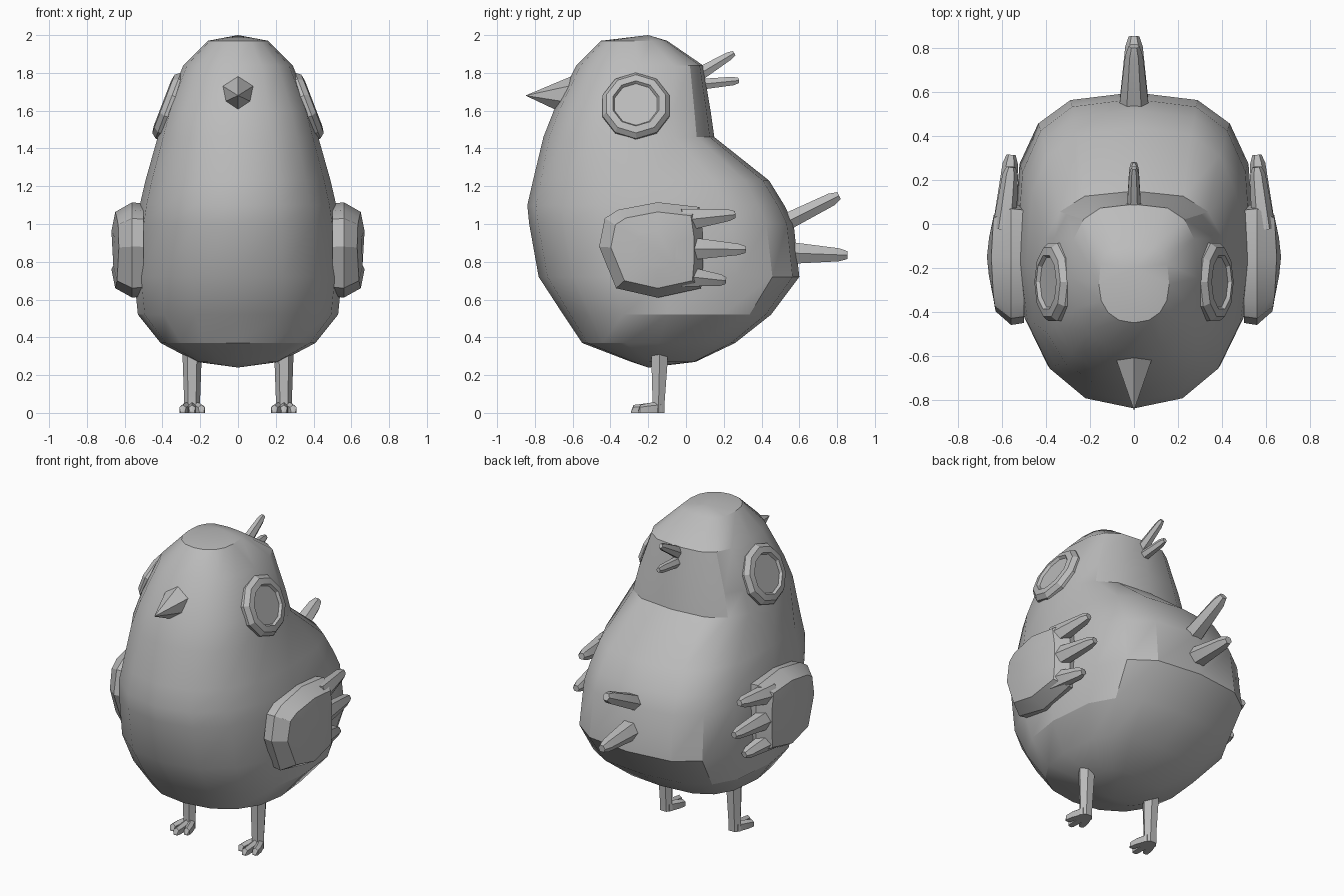
import bpy
import bmesh
from math import sin, cos, pi, radians
from mathutils import Vector

cube = bpy.data.objects.get("Cube")
if cube:
    bpy.data.objects.remove(cube, do_unlink=True)

grey = bpy.data.materials.new("plain grey")
grey.use_nodes = True
colour = (0.5, 0.5, 0.5, 1)
grey.diffuse_color = colour
grey.node_tree.nodes["Principled BSDF"].inputs["Base Color"].default_value = colour


def loft(name, rings, angle=25, side=1):
    """Skin a stack of equal-length rings and close both ends; side=-1 mirrors in x."""
    bm = bmesh.new()
    loops = [[bm.verts.new((side * p[0], p[1], p[2])) for p in ring] for ring in rings]
    n = len(loops[0])
    for a, b in zip(loops, loops[1:]):
        for i in range(n):
            j = (i + 1) % n
            bm.faces.new((a[i], a[j], b[j], b[i]))
    bm.faces.new(loops[0])
    bm.faces.new(loops[-1])
    bmesh.ops.remove_doubles(bm, verts=bm.verts, dist=0.0005)
    bmesh.ops.recalc_face_normals(bm, faces=bm.faces)
    mesh = bpy.data.meshes.new(name)
    bm.to_mesh(mesh)
    bm.free()
    obj = bpy.data.objects.new(name, mesh)
    bpy.context.collection.objects.link(obj)
    mesh.materials.append(grey)
    bpy.ops.object.select_all(action='DESELECT')
    obj.select_set(True)
    bpy.context.view_layer.objects.active = obj
    bpy.ops.object.shade_smooth_by_angle(angle=radians(angle))
    return obj


def tapered(name, start, end, base, tip, sides=6, side=1):
    """Tapered blunt prong; base and tip are half sizes (sideways, upwards)."""
    start, end = Vector(start), Vector(end)
    along = (end - start).normalized()
    across = Vector((1, 0, 0))
    across = (across - along * across.dot(along)).normalized()
    up = across.cross(along)
    rings = []
    for t, size, k in ((0, base, 1), (0.88, tip, 1), (1, tip, 0.6)):
        c = start.lerp(end, t)
        rings.append([c + across * (size[0] * k * cos(2 * pi * i / sides))
                      + up * (size[1] * k * sin(2 * pi * i / sides)) for i in range(sides)])
    return loft(name, rings, 20, side)


def body_ring(z, front, back, half):
    """Egg section, rounder at the front and squarer at the back."""
    centre, depth = (front + back) / 2, (back - front) / 2
    ring = []
    for i in range(16):
        c, s = cos(i * pi / 8), sin(i * pi / 8)
        power = 2 / 3 if s > 0 else 2 / 2.25
        x = half * abs(c) ** power * (1 if c > 0 else -1)
        y = depth * abs(s) ** power * (1 if s > 0 else -1)
        ring.append((x, centre + y, z))
    return ring


# Body and head: height, front, back, half width
sections = [(0.24, -0.2, -0.2, 0), (0.27, -0.29, 0.05, 0.22), (0.37, -0.55, 0.26, 0.41),
            (0.52, -0.65, 0.45, 0.53), (0.72, -0.78, 0.6, 0.55), (1.0, -0.83, 0.57, 0.535),
            (1.1, -0.84, 0.52, 0.52), (1.23, -0.81, 0.44, 0.49), (1.46, -0.755, 0.15, 0.425),
            (1.6, -0.7, 0.13, 0.385), (1.84, -0.58, 0.09, 0.29), (1.97, -0.45, -0.1, 0.16),
            (2.0, -0.2, -0.2, 0)]
loft("body", [body_ring(*s) for s in sections], 28)

# Beak
beak_base = [(0, -0.6, 1.785), (0.08, -0.62, 1.73), (0.065, -0.66, 1.65),
             (0, -0.68, 1.6), (-0.065, -0.66, 1.65), (-0.08, -0.62, 1.73)]
beak_tip = Vector((0, -0.85, 1.68))
loft("beak", [beak_base, [beak_tip + (Vector(p) - beak_tip) * 0.1 for p in beak_base],
              [beak_tip] * 6], 15)

# Head crest and tail feathers
tapered("upper_crest", (0, 0.03, 1.77), (0, 0.255, 1.905), (0.035, 0.045), (0.022, 0.025))
tapered("lower_crest", (0, 0.03, 1.735), (0, 0.28, 1.76), (0.035, 0.035), (0.022, 0.026))
tapered("upper_tail_feather", (0, 0.47, 0.98), (0, 0.81, 1.15), (0.075, 0.055), (0.04, 0.04))
tapered("lower_tail_feather", (0, 0.47, 0.85), (0, 0.855, 0.835), (0.075, 0.075), (0.04, 0.04))

wing_outline = [(-0.46, 0.88), (-0.43, 1.03), (-0.36, 1.075), (-0.15, 1.115), (0.07, 1.09),
                (0.09, 0.95), (0.09, 0.78), (0.08, 0.66), (-0.15, 0.61), (-0.37, 0.66)]


def wing_ring(x, scale, bulge=0):
    return [(x - bulge * (y + 0.15) ** 2, -0.15 + (y + 0.15) * scale, 0.86 + (z - 0.86) * scale)
            for y, z in wing_outline]


for label, side in (("left", 1), ("right", -1)):
    # Wing with three feather tips
    loft(label + "_wing", [wing_ring(0.5, 0.97), wing_ring(0.56, 1),
                           wing_ring(0.65, 0.8, 0.2), wing_ring(0.67, 0.4, 0.2)], 25, side)
    for part, z0, z1, y1, tall in (("upper", 1.02, 1.05, 0.26, 0.07),
                                   ("middle", 0.87, 0.865, 0.315, 0.075),
                                   ("lower", 0.725, 0.7, 0.21, 0.065)):
        tapered(f"{label}_{part}_wing_feather", (0.59, -0.02, z0), (0.56, y1, z1),
                (0.055, tall), (0.035, 0.035), 6, side)

    # Eye: tilted disc with a bevelled rim and a slightly sunken centre
    normal = Vector((cos(radians(21)), 0, sin(radians(21))))
    upward = Vector((-normal.z, 0, normal.x))
    eye_rings = []
    for radius, depth in ((0.185, -0.06), (0.187, 0.005), (0.165, 0.032),
                          (0.128, 0.038), (0.118, 0.022)):
        centre = Vector((0.365, -0.265, 1.625)) + normal * depth
        eye_rings.append([centre + Vector((0, radius * cos(a), 0)) + upward * (radius * sin(a))
                          for a in (i * pi / 5 + pi / 10 for i in range(10))])
    loft(label + "_eye", eye_rings, 20, side)

    # Leg and three toes
    leg_rings = []
    for z, y, wide, deep in ((0.36, -0.14, 0.05, 0.05), (0.28, -0.14, 0.05, 0.05),
                             (0.06, -0.145, 0.042, 0.037), (0, -0.147, 0.045, 0.037)):
        leg_rings.append([(0.243 + wide * cos(i * pi / 3), y + deep * sin(i * pi / 3), z)
                          for i in range(6)])
    loft(label + "_leg", leg_rings, 20, side)
    for part, x, reach in (("inner", -0.05, -0.255), ("middle", 0, -0.29), ("outer", 0.05, -0.255)):
        toe = []
        for y, shift, half, top in ((-0.13, 0.2, 0.024, 0.062), (-0.2, 0.8, 0.021, 0.052),
                                    (reach + 0.012, 1, 0.018, 0.042), (reach, 1, 0.012, 0.01)):
            c = 0.243 + x * shift
            toe.append([(c - half, y, 0), (c + half, y, 0), (c + half, y, top * 0.7),
                        (c, y, top), (c - half, y, top * 0.7)])
        loft(f"{label}_{part}_toe", toe, 20, side)
